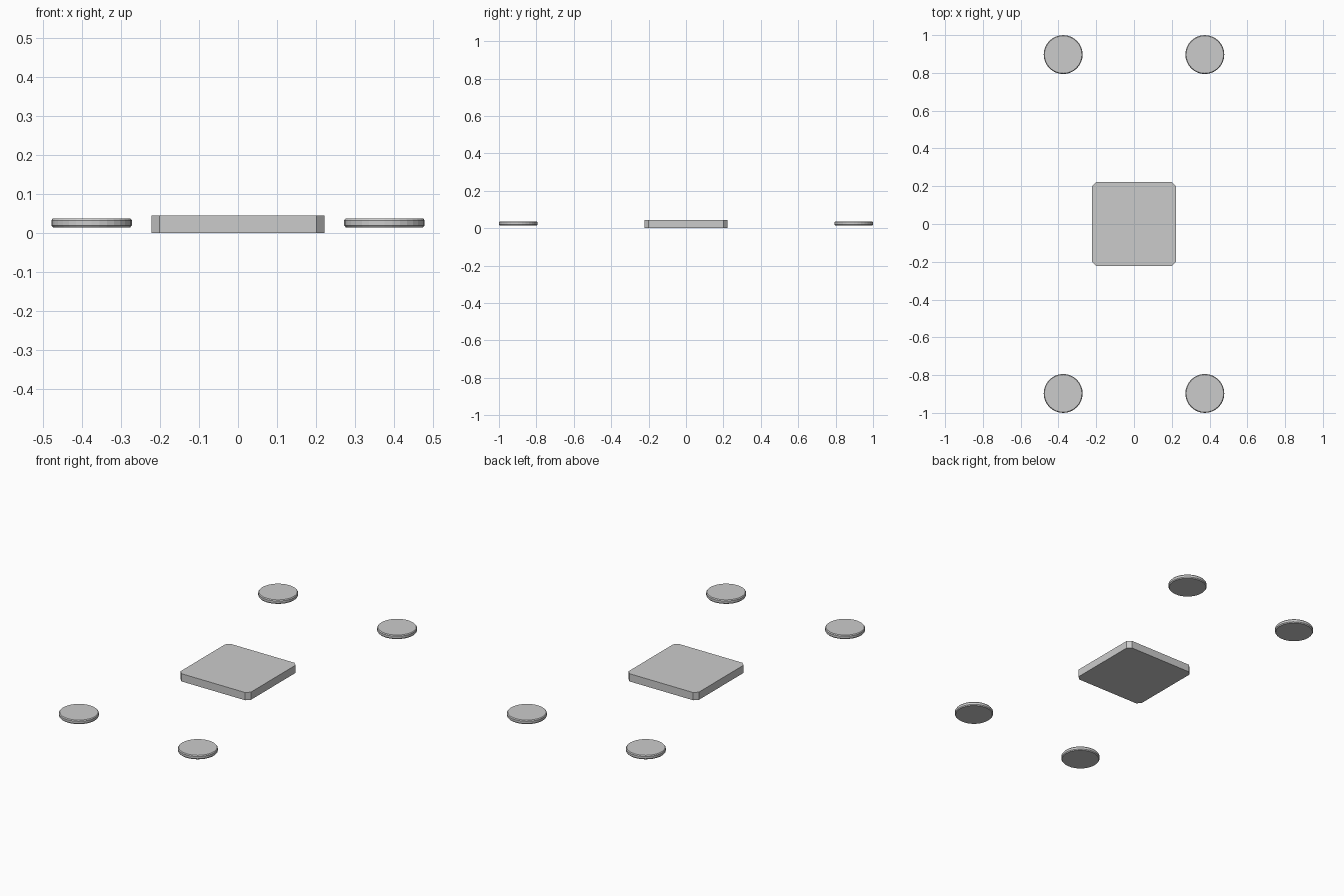
import bpy, bmesh, math

if "Cube" in bpy.data.objects:
    bpy.data.objects.remove(bpy.data.objects["Cube"])

def make_object(name, bm):
    bmesh.ops.recalc_face_normals(bm, faces=bm.faces)
    mesh = bpy.data.meshes.new(name)
    bm.to_mesh(mesh)
    bm.free()
    ob = bpy.data.objects.new(name, mesh)
    bpy.context.collection.objects.link(ob)
    return ob

def lofted(name, rings):
    """Closed solid from a stack of equal-sized point rings."""
    bm = bmesh.new()
    loops = [[bm.verts.new(p) for p in r] for r in rings]
    for a, b in zip(loops, loops[1:]):
        for i in range(len(a)):
            j = (i + 1) % len(a)
            bm.faces.new((a[i], a[j], b[j], b[i]))
    bm.faces.new(loops[0][::-1])
    bm.faces.new(loops[-1])
    return make_object(name, bm)

# Central square plate with clipped corners
H, C = 0.222, 0.021
corner = [(H, H - C), (H - C, H)]
outline = []
for k in range(4):
    c, s = round(math.cos(k * math.pi / 2)), round(math.sin(k * math.pi / 2))
    outline += [(x * c - y * s, x * s + y * c) for x, y in corner]
lofted("center_plate", [[(x, y, z) for x, y in outline] for z in (0.0, 0.044)])

# Four round feet with chamfered rims
SIDES = 32
profile = [(0.099, 0.014), (0.103, 0.019), (0.103, 0.032), (0.099, 0.037)]
angles = [2 * math.pi * i / SIDES for i in range(SIDES)]
for sx, side in ((-1, "left"), (1, "right")):
    for sy, end in ((-1, "front"), (1, "back")):
        lofted(f"{end}_{side}_foot_pad",
               [[(sx * 0.375 + r * math.cos(a), sy * 0.897 + r * math.sin(a), z)
                 for a in angles] for r, z in profile])
